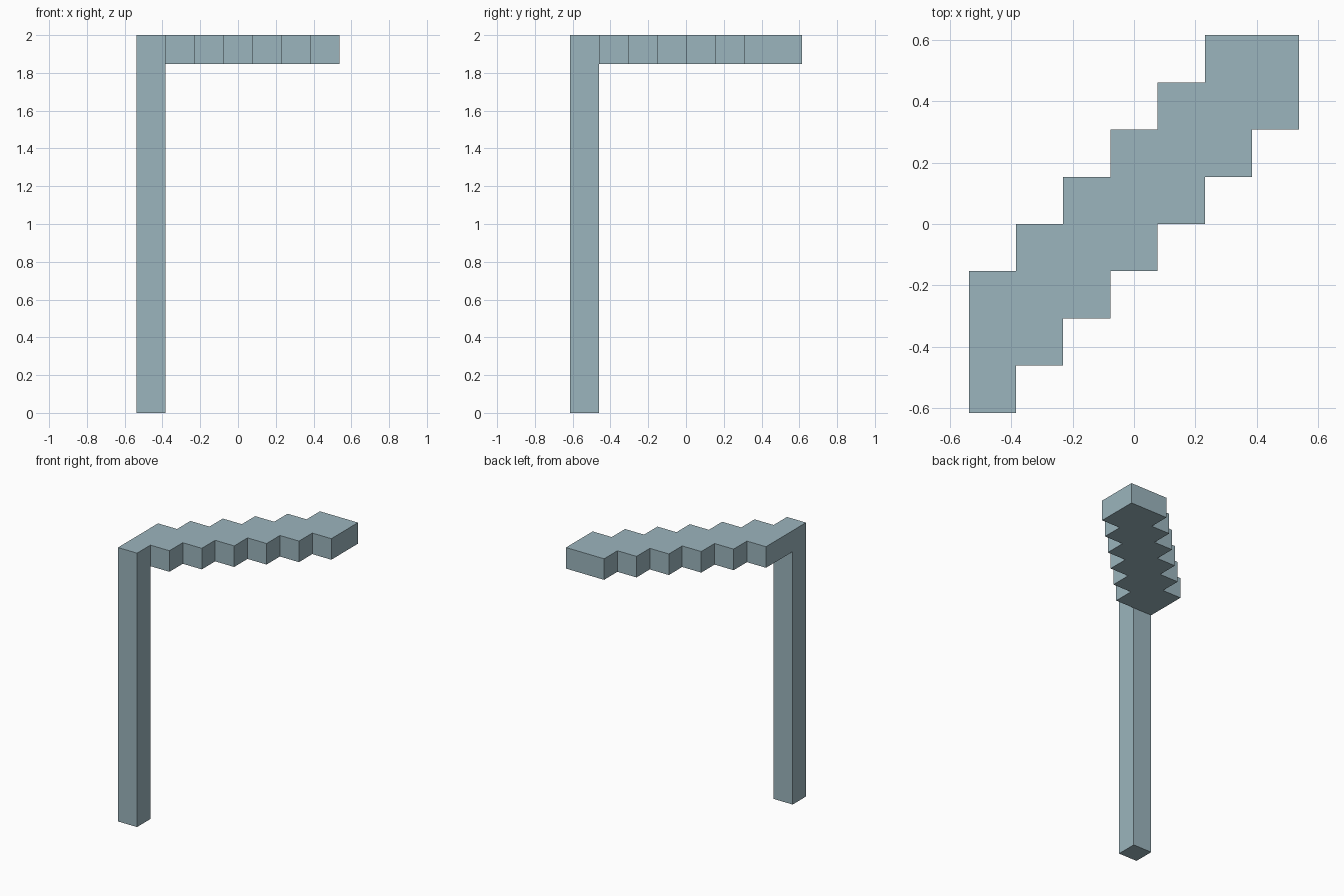
import bpy
import bmesh
from mathutils import Vector

if "Cube" in bpy.data.objects:
    bpy.data.objects.remove(bpy.data.objects["Cube"], do_unlink=True)

U = 2 / 13           # one block
COLS, ROWS, HEIGHT = 7, 8, 13

# Material
mat = bpy.data.materials.new("blue_grey")
mat.use_nodes = True
color = (0.33, 0.46, 0.51, 1)
mat.diffuse_color = color
mat.node_tree.nodes["Principled BSDF"].inputs["Base Color"].default_value = color


def extrude(bm, faces, dz):
    result = bmesh.ops.extrude_face_region(bm, geom=faces)
    moved = [g for g in result["geom"] if isinstance(g, bmesh.types.BMVert)]
    bmesh.ops.translate(bm, verts=moved, vec=Vector((0, 0, dz)))


def cell(bm, col, row):
    corners = [(0, 0), (1, 0), (1, 1), (0, 1)]
    return bm.faces.new([bm.verts.new(((col + i - COLS / 2) * U,
                                       (row + j - ROWS / 2) * U,
                                       (HEIGHT - 1) * U)) for i, j in corners])


# Stepped arm: each column is a run of three cells, one row further back
bm = bmesh.new()
for col in range(COLS):
    for row in range(col, min(col + 3, ROWS)):
        cell(bm, col, row)
bmesh.ops.remove_doubles(bm, verts=bm.verts[:], dist=U / 100)
extrude(bm, bm.faces[:], U)
bmesh.ops.recalc_face_normals(bm, faces=bm.faces[:])

# Post: pull the front corner cell of the underside down to the ground
corner = Vector(((0.5 - COLS / 2) * U, (0.5 - ROWS / 2) * U, (HEIGHT - 1) * U))
foot = min(bm.faces, key=lambda f: (f.calc_center_median() - corner).length)
extrude(bm, [foot], -(HEIGHT - 1) * U)

# Merge flat regions into clean faces
bmesh.ops.dissolve_limit(bm, angle_limit=0.01, verts=bm.verts[:], edges=bm.edges[:])
bmesh.ops.recalc_face_normals(bm, faces=bm.faces[:])

mesh = bpy.data.meshes.new("post_and_stepped_arm")
bm.to_mesh(mesh)
bm.free()
mesh.materials.append(mat)
obj = bpy.data.objects.new("post_and_stepped_arm", mesh)
bpy.context.collection.objects.link(obj)
